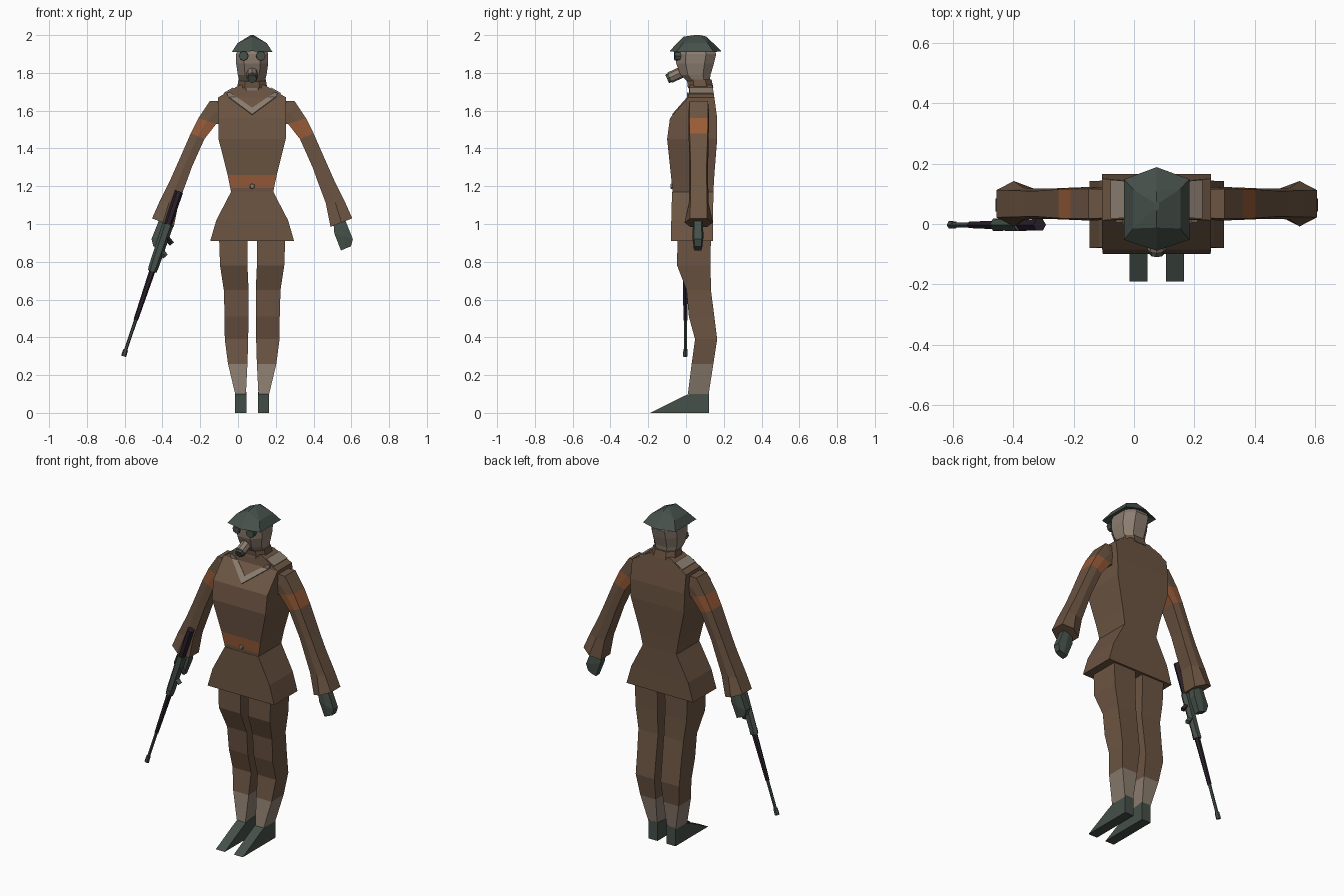
import bpy, bmesh
from mathutils import Vector, Matrix

if "Cube" in bpy.data.objects:
    bpy.data.objects.remove(bpy.data.objects["Cube"])

CX = 0.075  # middle of the body


def material(name, rgb):
    m = bpy.data.materials.new(name)
    m.use_nodes = True
    m.diffuse_color = (*rgb, 1)
    bsdf = m.node_tree.nodes["Principled BSDF"]
    bsdf.inputs["Base Color"].default_value = (*rgb, 1)
    bsdf.inputs["Roughness"].default_value = 0.9
    return m


BROWN = material("brown cloth", (0.15, 0.09, 0.055))
ORANGE = material("orange leather", (0.31, 0.105, 0.04))
PALE = material("pale canvas", (0.26, 0.205, 0.16))
GREEN = material("grey green", (0.06, 0.08, 0.066))
PURPLE = material("dark purple", (0.024, 0.014, 0.024))


def finish(name, bm, mats, rule=None):
    bmesh.ops.recalc_face_normals(bm, faces=bm.faces)
    bm.normal_update()
    if rule:
        for f in bm.faces:
            f.material_index = rule(f.calc_center_median(), f.normal)
    me = bpy.data.meshes.new(name)
    bm.to_mesh(me)
    bm.free()
    for m in mats:
        me.materials.append(m)
    ob = bpy.data.objects.new(name, me)
    bpy.context.collection.objects.link(ob)
    return ob


def loft(name, rings, mats, rule=None):
    """Skin equal-length rings of points and cap both ends."""
    bm = bmesh.new()
    loops = [[bm.verts.new(p) for p in r] for r in rings]
    n = len(loops[0])
    for a, b in zip(loops, loops[1:]):
        for i in range(n):
            j = (i + 1) % n
            bm.faces.new((a[i], a[j], b[j], b[i]))
    bm.faces.new(loops[0])
    bm.faces.new(loops[-1])
    return finish(name, bm, mats, rule)


def box_ring(z, x0, x1, y0, y1):
    return [(x0, y0, z), (x1, y0, z), (x1, y1, z), (x0, y1, z)]


def oct_ring(z, hx, y0, y1, k=0.5):
    c, h = (y0 + y1) / 2, (y1 - y0) / 2
    pts = [(1, k), (k, 1), (-k, 1), (-1, k), (-1, -k), (-k, -1), (k, -1), (1, -k)]
    return [(CX + hx * u, c + h * v, z) for u, v in pts]


def limb_ring(inner, outer, h, k, s, yc=0.067):
    """Six-sided section between an inner and an outer (x, z) point."""
    mid = [(a + b) / 2 for a, b in zip(inner, outer)]
    pts = [(inner, k), (mid, 1), (outer, k), (outer, -k), (mid, -1), (inner, -k)]
    return [(CX + s * (p[0] - CX), yc + h * v, p[1]) for p, v in pts]


def plate(name, pts, mat, off):
    """Thin flat panel, thickened along an offset."""
    off = Vector(off)
    return loft(name, [[Vector(p) - off * 0.3 for p in pts],
                       [Vector(p) + off for p in pts]], [mat])


def rod(name, p, q, r1, r2, sides, mat, squash=1.0):
    p, q = Vector(p), Vector(q)
    bm = bmesh.new()
    turn = (q - p).to_track_quat('Z', 'Y').to_matrix().to_4x4()
    bmesh.ops.create_cone(bm, cap_ends=True, segments=sides, radius1=r1, radius2=r2,
                          depth=(q - p).length, matrix=Matrix.Translation((p + q) / 2) @ turn)
    for v in bm.verts:
        v.co.y = p.y + (v.co.y - p.y) * squash if squash != 1 else v.co.y
    return finish(name, bm, [mat])


# Jacket, with the belt painted on the front face
jacket = [(1.17, .112, -.072, .145), (1.19, .116, -.073, .146), (1.26, .13, -.08, .15),
          (1.45, .178, -.1, .165), (1.56, .18, -.085, .165), (1.67, .18, .012, .15),
          (1.735, .068, .02, .14)]
loft("jacket", [box_ring(z, CX - h, CX + h, a, b) for z, h, a, b in jacket],
     [BROWN, ORANGE], lambda c, n: int(1.19 < c.z < 1.26 and n.y < -0.7))
skirt = [(.91, .222, -.08, .143), (1.02, .19, -.078, .143), (1.17, .112, -.074, .145)]
loft("jacket_skirt", [box_ring(z, CX - h, CX + h, a, b) for z, h, a, b in skirt], [BROWN])
rod("belt_buckle", (CX, -.07, 1.2), (CX, -.083, 1.2), .016, .012, 6, PALE)

# Neck collar, head and mask
loft("collar", [oct_ring(1.72, .08, .01, .145), oct_ring(1.765, .072, .005, .135)], [BROWN])
head = [(1.68, .06, .02, .13), (1.75, .066, .01, .125), (1.79, .076, -.03, .13),
        (1.85, .085, -.052, .148), (1.9, .085, -.055, .16), (1.94, .07, -.04, .14)]
loft("head", [oct_ring(*r) for r in head], [PALE])
rod("mask_filter", (CX, -.02, 1.805), (CX, -.085, 1.775), .03, .03, 8, PALE)
rod("filter_cap", (CX, -.08, 1.777), (CX, -.1, 1.768), .026, .024, 8, GREEN)
for s, side in ((1, "left"), (-1, "right")):
    rod(side + "_eye_glass", (CX + s * .043, -.03, 1.89), (CX + s * .046, -.061, 1.89),
        .027, .025, 8, GREEN)


# Helmet: pointed six-sided dome
def hex_ring(hx, yf, yb, yp, yq, z, zp):
    return [(CX, yf, zp), (CX + hx, yp, z), (CX + hx, yq, z),
            (CX, yb, zp), (CX - hx, yq, z), (CX - hx, yp, z)]


loft("helmet", [hex_ring(.07, -.04, .14, -.02, .11, 1.925, 1.925),
                hex_ring(.108, -.088, .188, -.052, .148, 1.91, 1.915),
                hex_ring(.078, -.012, .108, -.015, .115, 1.957, 1.992),
                hex_ring(.008, .045, .075, .05, .07, 2, 2)], [GREEN])

for s, side in ((1, "left"), (-1, "right")):
    # Canvas strap: a V on the chest and a patch over the shoulder
    def chest(x, z):
        return (CX + s * x, .012 - max(0, 1.67 - z) * .88, z)
    plate(side + "_chest_strap", [chest(0, 1.577), chest(.125, 1.67), chest(.085, 1.67),
                                  chest(0, 1.612)], PALE, (0, -.004, .004))
    plate(side + "_strap_top", [chest(.125, 1.67), chest(.135, 1.695), chest(.115, 1.695),
                                chest(.085, 1.67)], PALE, (0, -.006, .002))
    plate(side + "_shoulder_patch",
          [(CX + s * x, y, 1.737 - (x - .068) * .58)
           for x, y in ((.1, .02), (.15, .018), (.15, .146), (.1, .142))],
          PALE, (s * .002, 0, .004))

    # Sleeve with armband and flared cuff
    sleeve = [((.2, 1.54), (.24, 1.65), .052, .9), ((.25, 1.53), (.3, 1.65), .055, .9),
              ((.265, 1.53), (.36, 1.56), .055, .9), ((.328, 1.45), (.4, 1.48), .053, .9),
              ((.395, 1.3), (.47, 1.32), .05, .85), ((.42, 1.23), (.51, 1.23), .05, .85),
              ((.465, 1.11), (.565, 1.12), .052, .85), ((.49, .985), (.605, 1.03), .075, .6)]
    rings = [limb_ring(a, b, h, k, s) for a, b, h, k in sleeve]
    loft(side + "_sleeve", rings[:3], [BROWN])
    loft(side + "_armband", rings[2:4], [ORANGE])
    loft(side + "_forearm_sleeve", rings[3:], [BROWN])
    hand = [((.505, 1.01), (.56, 1.04), .024, .8), ((.51, .95), (.608, .92), .03, .7),
            ((.545, .86), (.598, .882), .022, .8)]
    loft(side + "_hand", [limb_ring(a, b, h, k, s, .063) for a, b, h, k in hand], [GREEN])

    # Trouser leg with pale gaiter below the calf
    leg = [(.1, .108, .165, .01, .12), (.26, .1, .203, .03, .145), (.39, .096, .22, .048, .165),
           (.51, .095, .221, .015, .15), (.65, .094, .225, .003, .132),
           (.78, .1, .245, -.047, .13), (.98, .1, .252, -.045, .132)]
    loft(side + "_leg", [box_ring(z, CX + s * (a - CX), CX + s * (b - CX), f, r)
                         for z, a, b, f, r in leg],
         [BROWN, PALE], lambda c, n: int(c.z < .25))

    # Wedge boot
    profile = [(-.19, 0), (.122, 0), (.122, .11), (.01, .098), (-.02, .085)]
    loft(side + "_boot", [[(CX + s * x, y, z) for y, z in profile] for x in (.03, .09)], [GREEN])

# Rifle, hanging muzzle down beside the right hand
BUTT, MUZZLE = Vector((-.312, -.003, 1.172)), Vector((-.606, -.003, .3))


def along(t, side=0.0, y=0.0):
    return BUTT.lerp(MUZZLE, t) + Vector((side, y, -side * .33))


rod("rifle_stock", along(0), along(.26), .022, .02, 6, PURPLE)
rod("rifle_receiver", along(.2), along(.47), .03, .026, 6, GREEN, .8)
rod("rifle_handguard", along(.44), along(.78), .017, .012, 6, PURPLE)
rod("rifle_barrel", along(.78), along(.97), .009, .009, 6, GREEN)
rod("rifle_muzzle", along(.96), along(1), .013, .014, 6, GREEN)
rod("rifle_front_band", along(.455), along(.485), .024, .024, 6, GREEN)
rod("rifle_grip", along(.27, .01), along(.3, .05), .014, .014, 4, PURPLE)
rod("rifle_magazine", along(.36, .01), along(.38, .04), .018, .016, 4, GREEN)
